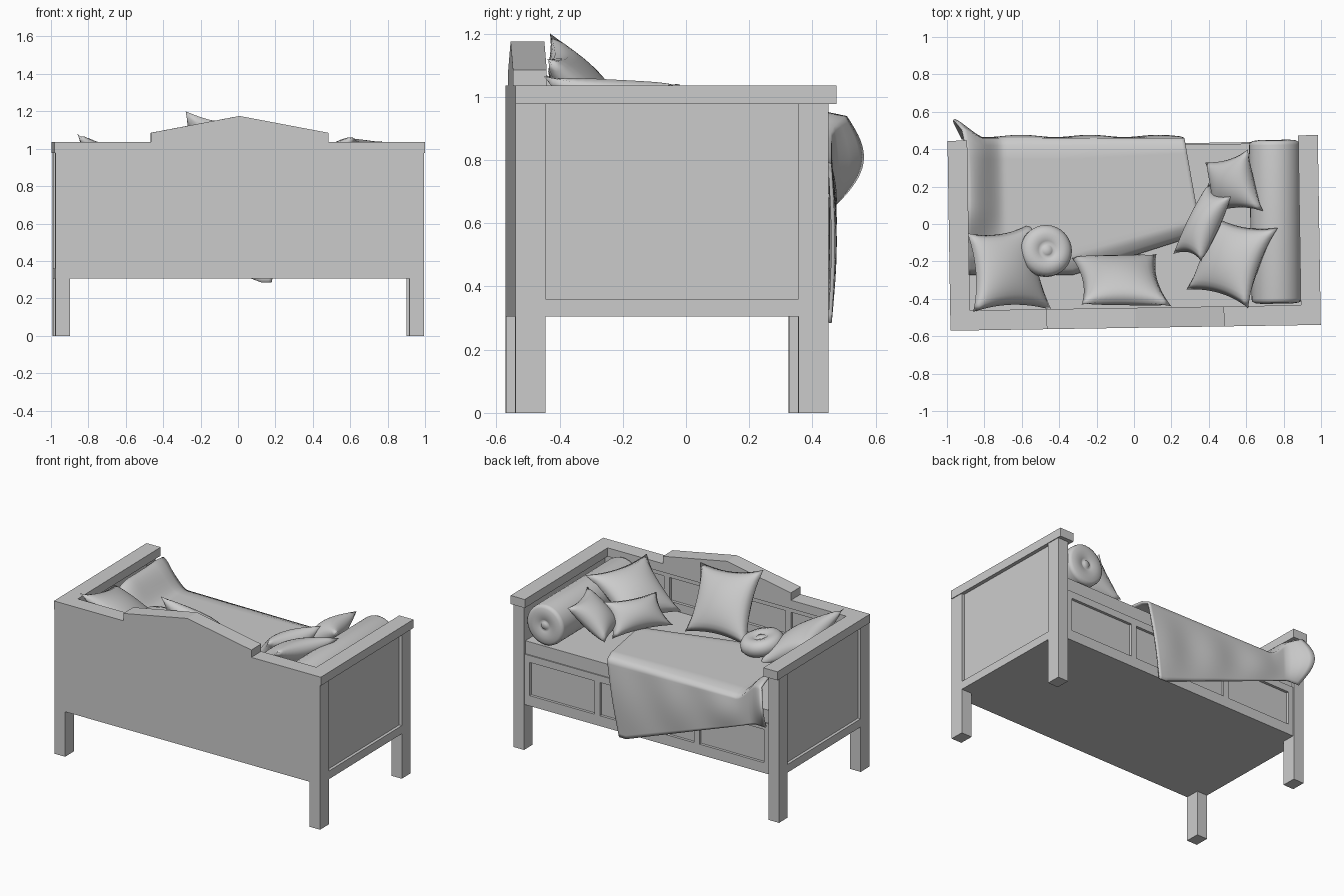
import bpy, bmesh, math
from mathutils import Vector, Matrix

cube = bpy.data.objects.get("Cube")
if cube:
    bpy.data.objects.remove(cube, do_unlink=True)

mat = bpy.data.materials.new("plain_grey")
mat.use_nodes = True
GREY = (0.6, 0.6, 0.6, 1)
mat.diffuse_color = GREY
mat.node_tree.nodes["Principled BSDF"].inputs["Base Color"].default_value = GREY
TURN = Matrix.Rotation(math.radians(0.9), 4, "Z")   # the bench stands slightly askew


def finish(name, bm, turned=True, smooth=False):
    bmesh.ops.recalc_face_normals(bm, faces=bm.faces)
    if turned:
        bm.transform(TURN)
    for f in bm.faces:
        f.smooth = smooth
    mesh = bpy.data.meshes.new(name)
    bm.to_mesh(mesh)
    bm.free()
    mesh.materials.append(mat)
    ob = bpy.data.objects.new(name, mesh)
    bpy.context.collection.objects.link(ob)
    return ob


def box(name, x, y, z):
    bm = bmesh.new()
    bmesh.ops.create_cube(bm, size=1)
    for v in bm.verts:
        v.co = [r[0] if c < 0 else r[1] for r, c in zip((x, y, z), v.co)]
    return finish(name, bm)


def lathe(name, profile, place):
    """Spin (radius, height) points around z, then place the result."""
    bm = bmesh.new()
    verts = [bm.verts.new((r, 0, h)) for r, h in profile]
    edges = [bm.edges.new(p) for p in zip(verts, verts[1:])]
    bmesh.ops.spin(bm, geom=verts + edges, cent=(0, 0, 0), axis=(0, 0, 1),
                   angle=math.tau, steps=32, use_duplicate=False)
    bmesh.ops.remove_doubles(bm, verts=bm.verts, dist=0.0005)
    bm.transform(place)
    return finish(name, bm, smooth=True)


def sheet(bm, n, m, point):
    """Grid of faces through point(u, v), u and v in 0..1."""
    g = [[bm.verts.new(point(i / n, j / m)) for j in range(m + 1)] for i in range(n + 1)]
    for i in range(n):
        for j in range(m):
            bm.faces.new((g[i][j], g[i + 1][j], g[i + 1][j + 1], g[i][j + 1]))


def pillow(name, corners, thick):
    """Pinched cushion stretched between four corners."""
    a, b, c, d = map(Vector, corners)
    normal = (c - a).cross(d - b).normalized()
    bm = bmesh.new()
    for side in (1, -1):
        def point(s, t):
            u, v = 2 * s - 1, 2 * t - 1
            pu = (1 + u * (1 - 0.15 * (1 - v * v))) / 2
            pv = (1 + v * (1 - 0.15 * (1 - u * u))) / 2
            flat = a.lerp(b, pu).lerp(d.lerp(c, pu), pv)
            return flat + normal * side * thick * ((1 - u * u) * (1 - v * v)) ** 0.5
        sheet(bm, 16, 16, point)
    bmesh.ops.remove_doubles(bm, verts=bm.verts, dist=0.0005)
    return finish(name, bm, turned=False, smooth=True)


def panelling(name, y, z, low, high, split):
    """Rails and stiles that frame three recessed panels."""
    box(name + "_bottom_rail", (-0.91, 0.91), y, (z[0], low))
    box(name + "_top_rail", (-0.91, 0.91), y, (high, z[1]))
    for x in (-0.89, -split, split, 0.89):
        box(name + "_stile", (x - 0.02, x + 0.02), y, (low, high))


# Legs, arm caps, arm panels
for s, side in ((1, "left"), (-1, "right")):
    def span(p, q):
        return sorted((s * p, s * q))
    box(side + "_front_leg", span(0.907, 0.985), (-0.555, -0.46), (0, 0.977))
    box(side + "_back_leg", span(0.907, 0.985), (0.34, 0.435), (0, 0.977))
    box(side + "_arm_cap", span(0.885, 0.99), (-0.555, 0.46), (0.977, 1.035))
    box(side + "_arm_panel", span(0.91, 0.965), (-0.47, 0.35), (0.305, 0.977))
    box(side + "_arm_rail", span(0.907, 0.985), (-0.46, 0.34), (0.305, 0.36))

# Tall board with a peaked crest
box("tall_board", (-0.985, 0.985), (-0.555, -0.475), (0.305, 0.977))
bm = bmesh.new()
half = [(0.985, 0.977), (0.985, 1.035), (0.475, 1.035), (0.475, 1.085)]
outline = half + [(0, 1.175)] + [(-x, z) for x, z in reversed(half)]
face = bm.faces.new([bm.verts.new((x, -0.555, z)) for x, z in outline])
out = bmesh.ops.extrude_face_region(bm, geom=[face])
bmesh.ops.translate(bm, vec=(0, 0.107, 0),
                    verts=[v for v in out["geom"] if isinstance(v, bmesh.types.BMVert)])
finish("crest", bm)
panelling("board", (-0.48, -0.455), (0.7, 0.98), 0.79, 0.95, 0.45)

# Seat chest with panelled apron and mattress
box("seat_chest", (-0.92, 0.92), (-0.5, 0.41), (0.305, 0.64))
panelling("apron", (0.40, 0.428), (0.305, 0.647), 0.375, 0.6, 0.37)
box("mattress", (-0.91, 0.91), (-0.476, 0.42), (0.64, 0.735))

# Bolster with buttoned ends
end = [(0, 0.436), (0.022, 0.436), (0.028, 0.426), (0.04, 0.432), (0.08, 0.438),
       (0.115, 0.434), (0.132, 0.425), (0.135, 0.41)]
lathe("bolster", end + [(r, -h) for r, h in reversed(end)],
      Matrix.Translation((0.757, 0, 0.88)) @ Matrix.Rotation(math.pi / 2, 4, "X"))

# Round buttoned cushion
dome = [(0, 0.046), (0.026, 0.044), (0.033, 0.034), (0.05, 0.046), (0.085, 0.054),
        (0.118, 0.044), (0.138, 0.018)]
lathe("round_cushion", dome + [(r, -h) for r, h in reversed(dome)],
      Matrix.Translation((-0.473, -0.137, 0.87)) @ Matrix.Rotation(-0.12, 4, "X")
      @ Matrix.Rotation(0.18, 4, "Y"))

# Square cushions
pillow("corner_cushion", [(-0.89, -0.05, 0.97), (-0.54, 0.01, 0.79),
                          (-0.44, -0.46, 0.78), (-0.86, -0.47, 1.08)], 0.08)
pillow("middle_cushion", [(-0.28, -0.43, 1.2), (0.2, -0.44, 1.12),
                          (0.12, -0.16, 0.78), (-0.34, -0.17, 0.79)], 0.085)
pillow("large_cushion", [(0.77, -0.02, 1.04), (0.61, -0.45, 1.065),
                         (0.28, -0.35, 0.8), (0.41, 0.05, 0.8)], 0.085)
pillow("side_cushion", [(0.61, 0.4, 1.02), (0.69, 0.07, 1.02),
                        (0.42, 0.06, 0.82), (0.38, 0.33, 0.82)], 0.08)
pillow("small_cushion", [(0.52, 0.15, 0.99), (0.4, 0.22, 0.8),
                         (0.21, -0.16, 0.8), (0.36, -0.2, 0.97)], 0.075)


def ramp(t):
    t = min(max(t, 0), 1)
    return t * t * (3 - 2 * t)


# Throw: lies on the mattress, climbs one arm, rolls over the edge and hangs aslant
def throw_point(u, v):
    lip, top = 0.455, 0.805
    flare, climb = ramp((u - 0.93) / 0.07), 0.15 * ramp((u - 0.83) / 0.17)
    if v < 0.5:
        t = v / 0.5
        back = -0.05 - 0.22 * min(u / 0.55, 1)
        x = 0.36 - 1.25 * u - 0.09 * t * (1 - u)
        y = back + (lip - back) * t
        z = top - 0.05 * (1 - ramp(t / 0.12)) - 0.02 * ramp((t - 0.9) / 0.1)
        z += climb * ramp(t / 0.5)
        return x - 0.03 * flare * t ** 8, y + 0.05 * flare * t ** 8, z
    t = (v - 0.5) / 0.5
    bottom = 0.285 + 0.36 * min(max((u - 0.05) / 0.9, 0), 1)
    start = top - 0.02 + climb
    swell = math.sin(math.pi * t)
    x = 0.27 - 1.16 * u - 0.09 * t * (1 - u) - 0.03 * flare
    y = lip + 0.006 * math.sin(u * 19) * swell + 0.01 * swell
    y += flare * (0.05 * (1 - t) + 0.065 * swell)
    return x - 0.045 * flare * swell, y, start + (bottom - start) * t


bm = bmesh.new()
sheet(bm, 60, 40, throw_point)
throw = finish("throw", bm, turned=False, smooth=True)
solid = throw.modifiers.new("thickness", "SOLIDIFY")
solid.thickness = 0.012
solid.offset = 0
